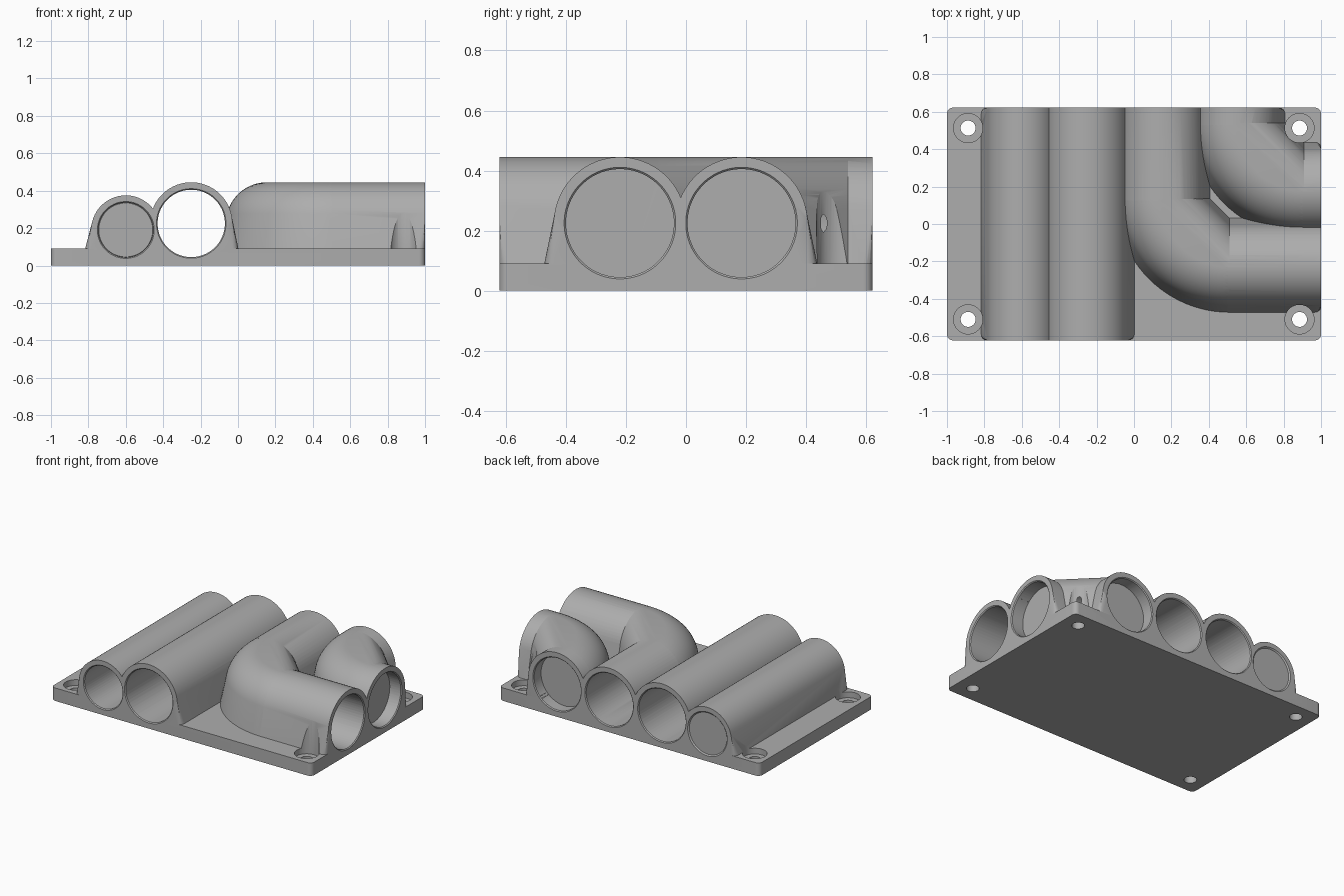
import bpy
import bmesh
import math
from mathutils import Vector, Matrix

if "Cube" in bpy.data.objects:
    bpy.data.objects.remove(bpy.data.objects["Cube"], do_unlink=True)

DEPTH = 0.622          # half depth of the plate
TOP = 0.09             # plate thickness
CORNER = 0.032
BEND = 0.355           # centreline radius of the elbows
BIG = dict(z=0.225, outer=0.22, bore=0.18, skirt=0.252)
SMALL = dict(z=0.19, outer=0.185, bore=0.146, skirt=0.217)


def hull(name, points):
    """Convex solid around a cloud of points."""
    bm = bmesh.new()
    for p in points:
        bm.verts.new(p)
    res = bmesh.ops.convex_hull(bm, input=bm.verts)
    spare = {v for v in res["geom_interior"] + res["geom_unused"]
             if isinstance(v, bmesh.types.BMVert)}
    bmesh.ops.delete(bm, geom=list(spare), context="VERTS")
    bmesh.ops.recalc_face_normals(bm, faces=bm.faces)
    mesh = bpy.data.meshes.new(name)
    bm.to_mesh(mesh)
    bm.free()
    obj = bpy.data.objects.new(name, mesh)
    bpy.context.collection.objects.link(obj)
    return obj


def ring(p, side, r, z, n=64):
    """Upright circle at plan point p, spread along the side direction."""
    turn = [math.tau * (i + 0.5) / n for i in range(n)]
    return [Vector((*(p + side * r * math.cos(t)), z + r * math.sin(t))) for t in turn]


def foot(p, side, half):
    """Foot of the flared skirt that ties a duct to the plate."""
    return [Vector((*(p + side * s * half), z)) for s in (-1, 1) for z in (TOP, 0.05)]


def straight(name, mouth, end, spec, open_end=False):
    """Straight duct shell with rounded skirt corners, and its bore cutters."""
    along = (end - mouth).normalized()
    side = Vector((-along.y, along.x))
    pts = ring(mouth, side, spec["outer"], spec["z"]) + ring(end, side, spec["outer"], spec["z"])
    ends = [(mouth, along)] + ([(end, -along)] if open_end else [])
    for p, d in ends:
        for k in range(5):
            a = math.pi / 2 * k / 4
            pts += foot(p + d * CORNER * (1 - math.sin(a)), side,
                        spec["skirt"] - CORNER * (1 - math.cos(a)))
    if not open_end:
        pts += foot(end, side, spec["skirt"])
    shells.append(hull(name, pts))
    far = end + along * 0.05 if open_end else end
    cutters.append(hull(name + "_bore", ring(mouth - along * 0.05, side, spec["bore"], spec["z"])
                        + ring(far, side, spec["bore"], spec["z"])))
    # Slight chamfer around each mouth
    for p, d in ends:
        cutters.append(hull(name + "_lip",
                            ring(p - d * 0.01, side, spec["bore"] + 0.016, spec["z"])
                            + ring(p + d * 0.008, side, spec["bore"] - 0.002, spec["z"])))


def elbow(name, corner, spec, bore):
    """Filled quarter bend about the plan point corner."""
    outer, inner = [], []
    for i in range(25):
        a = math.pi + math.pi / 2 * i / 24
        side = Vector((math.cos(a), math.sin(a)))
        p = corner + side * BEND
        outer += ring(p, side, spec["outer"], spec["z"]) + foot(p, side, spec["skirt"])
        inner += ring(p, side, bore, spec["z"])
    shells.append(hull(name, outer))
    cutters.append(hull(name + "_bore", inner))


def disc(name, x, y, r, z0, z1):
    pts = [(x + r * math.cos(math.tau * i / 48), y + r * math.sin(math.tau * i / 48), z)
           for i in range(48) for z in (z0, z1)]
    return hull(name, pts)


def boolean(target, operands, operation):
    """Apply a run of booleans, then remove the operands."""
    for other in operands:
        mod = target.modifiers.new("cut", "BOOLEAN")
        mod.operation, mod.solver, mod.object = operation, "EXACT", other
    bpy.context.view_layer.update()
    graph = bpy.context.evaluated_depsgraph_get()
    mesh = bpy.data.meshes.new_from_object(target.evaluated_get(graph))
    target.modifiers.clear()
    target.data = mesh
    for other in operands:
        bpy.data.objects.remove(other, do_unlink=True)


shells, cutters = [], []

# Base plate with rounded corners
plate_points = []
for sx in (-1, 1):
    for sy in (-1, 1):
        for k in range(9):
            a = math.pi / 2 * k / 8
            x = sx * (1 - CORNER + CORNER * math.cos(a))
            y = sy * (DEPTH - CORNER + CORNER * math.sin(a))
            plate_points += [(x, y, 0), (x, y, TOP)]
block = hull("duct_block", plate_points)

# Two straight ducts from front to back
for name, x, spec in (("small_duct", -0.6, SMALL), ("large_duct", -0.25, BIG)):
    straight(name, Vector((x, -DEPTH)), Vector((x, DEPTH)), spec, open_end=True)

# Two nested ducts turning from the back to the left side
for name, x, y, bore in (("outer_turn", 0.155, -0.22, 0.18), ("inner_turn", 0.555, 0.185, 0.195)):
    centre = Vector((x + BEND, y + BEND))
    straight(name + "_back", Vector((x, DEPTH)), Vector((x, centre.y - 0.01)), BIG)
    straight(name + "_side", Vector((1, y)), Vector((centre.x - 0.01, y)), BIG)
    elbow(name + "_elbow", centre, BIG, bore)

# Screw holes with clearance for the heads
for x in (-0.887, 0.885):
    for y in (-0.51, 0.513):
        cutters.append(disc("screw_hole", x, y, 0.04, -0.1, 0.2))
        cutters.append(disc("head_clearance", x, y, 0.078, 0.05, 0.6))

boolean(block, shells, "UNION")
boolean(block, cutters, "DIFFERENCE")

# Single grey finish
grey = bpy.data.materials.new("plain_grey")
grey.use_nodes = True
colour = (0.42, 0.42, 0.42, 1)
grey.diffuse_color = colour
grey.node_tree.nodes["Principled BSDF"].inputs["Base Color"].default_value = colour
block.data.materials.clear()
block.data.materials.append(grey)
for face in block.data.polygons:
    face.material_index = 0

bpy.ops.object.select_all(action="DESELECT")
block.select_set(True)
bpy.context.view_layer.objects.active = block
bpy.ops.object.shade_smooth_by_angle(angle=math.radians(25))
